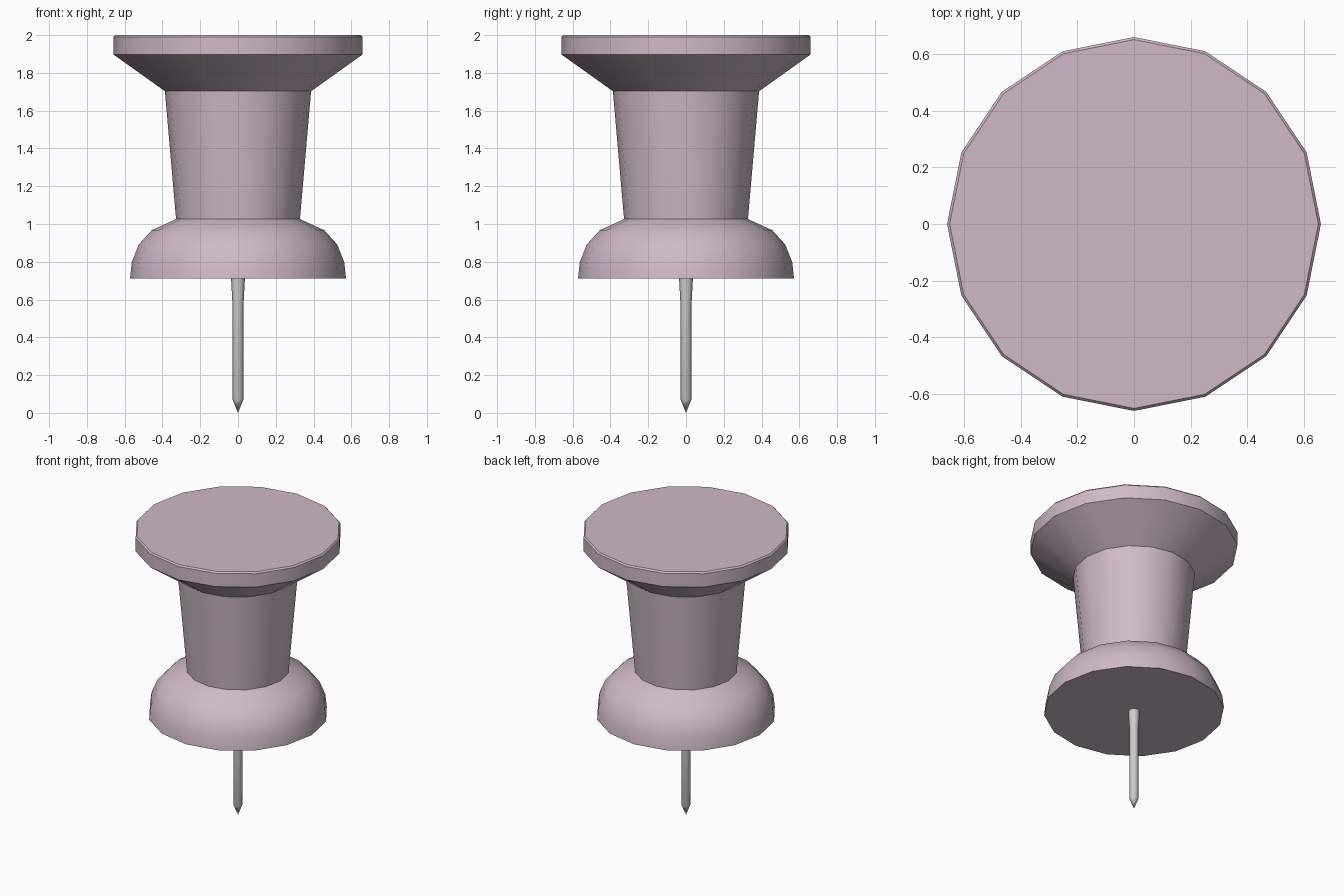
import bpy, bmesh
from math import cos, sin, tau, radians

if "Cube" in bpy.data.objects:
    bpy.data.objects.remove(bpy.data.objects["Cube"])


def lathe(name, profile, sides):
    """Revolve (radius, height) points around z; radius 0 closes to a point."""
    bm = bmesh.new()
    rings = []
    for r, z in profile:
        n = sides if r > 0 else 1
        rings.append([bm.verts.new((r * cos(tau * i / sides), r * sin(tau * i / sides), z))
                      for i in range(n)])
    for a, b in zip(rings, rings[1:]):
        for i in range(sides):
            j = (i + 1) % sides
            if len(a) == 1:
                bm.faces.new((a[0], b[j], b[i]))
            else:
                bm.faces.new((a[i], a[j], b[j], b[i]))
    # flat end caps
    for ring in (rings[0], rings[-1]):
        if len(ring) > 1:
            bm.faces.new(ring)
    bmesh.ops.recalc_face_normals(bm, faces=bm.faces)
    mesh = bpy.data.meshes.new(name)
    bm.to_mesh(mesh)
    bm.free()
    obj = bpy.data.objects.new(name, mesh)
    bpy.context.collection.objects.link(obj)
    bpy.ops.object.select_all(action='DESELECT')
    obj.select_set(True)
    bpy.context.view_layer.objects.active = obj
    return obj


# plastic grip: domed collar, flared handle and flat head
grip = lathe("grip", [(0.572, 0.712), (0.562, 0.80), (0.525, 0.892), (0.457, 0.967),
                      (0.328, 1.026), (0.387, 1.703), (0.659, 1.897),
                      (0.659, 1.99), (0.65, 2.0)], 16)
bpy.ops.object.shade_smooth_by_angle(angle=radians(28))
plastic = bpy.data.materials.new("pale_pink_plastic")
plastic.diffuse_color = (0.62, 0.49, 0.58, 1)
plastic.use_nodes = True
plastic.node_tree.nodes["Principled BSDF"].inputs["Base Color"].default_value = plastic.diffuse_color
grip.data.materials.append(plastic)

# steel pin, running slightly up into the grip
lathe("pin", [(0, 0), (0.029, 0.072), (0.029, 0.57), (0.036, 0.70), (0.036, 0.73)], 8)
bpy.ops.object.shade_smooth_by_angle(angle=radians(50))
